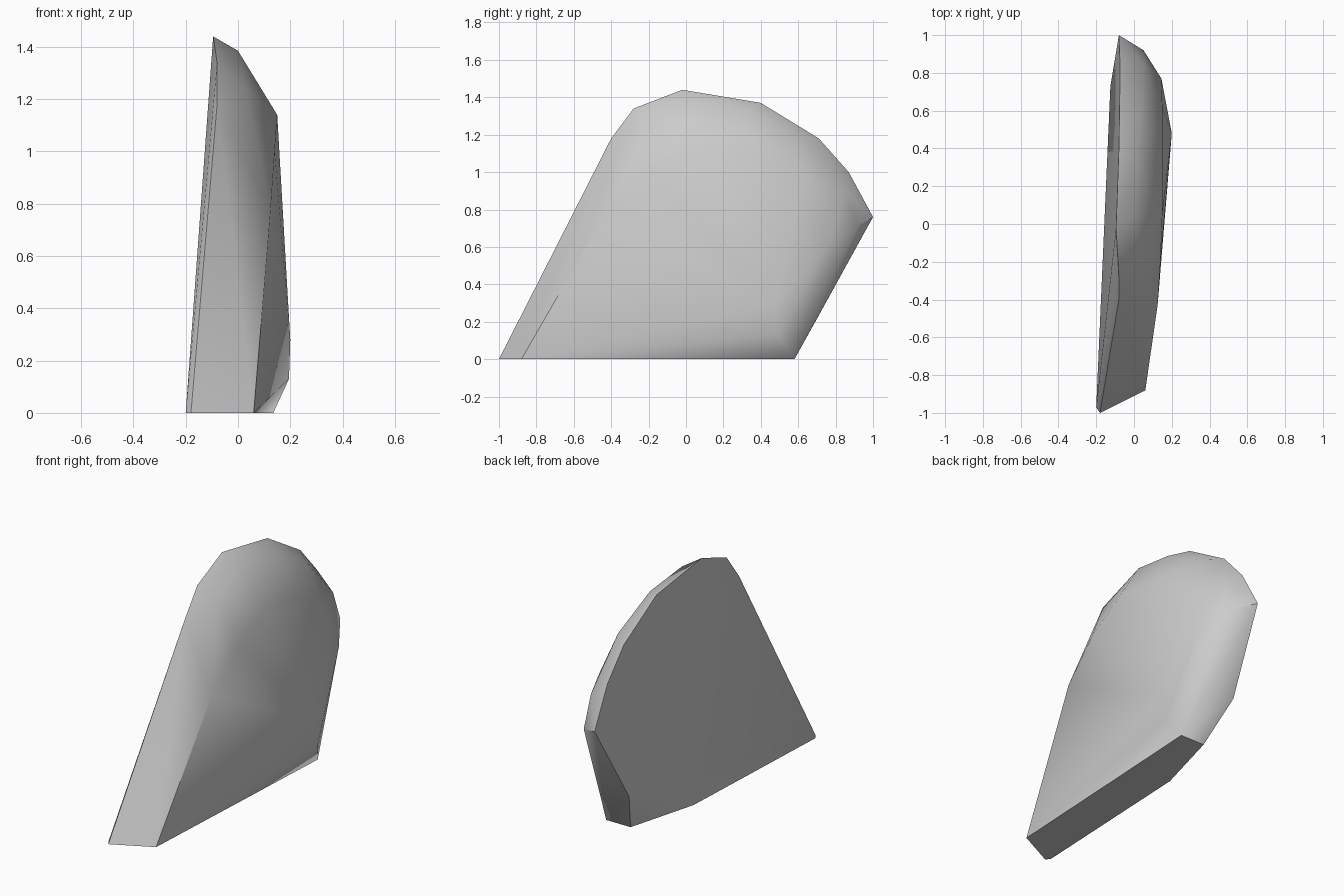
import bpy
import bmesh
import math

cube = bpy.data.objects.get("Cube")
if cube:
    bpy.data.objects.remove(cube, do_unlink=True)

# Flat base outline at ground level (x, y)
base = [(-0.2, -0.97), (-0.18, -1), (0.06, -0.88),
        (0.135, 0.58), (-0.03, 0.58), (-0.15, 0.14)]

# Outer rim of the flat leaning side (x, y, z)
rim = [(-0.08, -0.4, 1.18), (-0.08, -0.28, 1.34), (-0.095, -0.02, 1.44),
       (-0.08, 0.4, 1.37), (-0.075, 0.71, 1.18), (-0.075, 0.87, 1),
       (-0.08, 1, 0.76), (-0.125, 0.73, 0.27)]

# Rounded shoulder between the rim and the broad side
shoulder = [(0.03, -0.24, 1.24), (0, 0.04, 1.385), (0.02, 0.32, 1.335),
            (0.04, 0.6, 1.18), (0.05, 0.85, 0.9), (0.05, 0.92, 0.71)]

# Edge of the broad side
broad = [(0.125, -0.43, 0.78), (0.14, -0.2, 1.0), (0.15, 0.05, 1.14),
         (0.15, 0.35, 1.1), (0.15, 0.62, 0.92), (0.145, 0.77, 0.62),
         (0.2, 0.48, 0.28), (0.195, 0.49, 0.13)]

# Wrap one closed skin around the outlines
bm = bmesh.new()
for point in [(x, y, 0) for x, y in base] + rim + shoulder + broad:
    bm.verts.new(point)
hull = bmesh.ops.convex_hull(bm, input=bm.verts)
loose = {v for v in hull["geom_interior"] + hull["geom_unused"]
         if isinstance(v, bmesh.types.BMVert)}
bmesh.ops.delete(bm, geom=list(loose), context='VERTS')
bmesh.ops.dissolve_limit(bm, angle_limit=math.radians(1),
                         verts=bm.verts, edges=bm.edges)
bmesh.ops.recalc_face_normals(bm, faces=bm.faces)

mesh = bpy.data.meshes.new("rounded_slab")
bm.to_mesh(mesh)
bm.free()
slab = bpy.data.objects.new("rounded_slab", mesh)
bpy.context.collection.objects.link(slab)

# Plain grey material
grey = bpy.data.materials.new("light_grey")
grey.use_nodes = True
color = (0.6, 0.6, 0.6, 1)
grey.diffuse_color = color
grey.node_tree.nodes["Principled BSDF"].inputs["Base Color"].default_value = color
mesh.materials.append(grey)

# Smooth shading with crisp outer edges
bpy.context.view_layer.objects.active = slab
slab.select_set(True)
bpy.ops.object.shade_smooth_by_angle(angle=math.radians(35))
